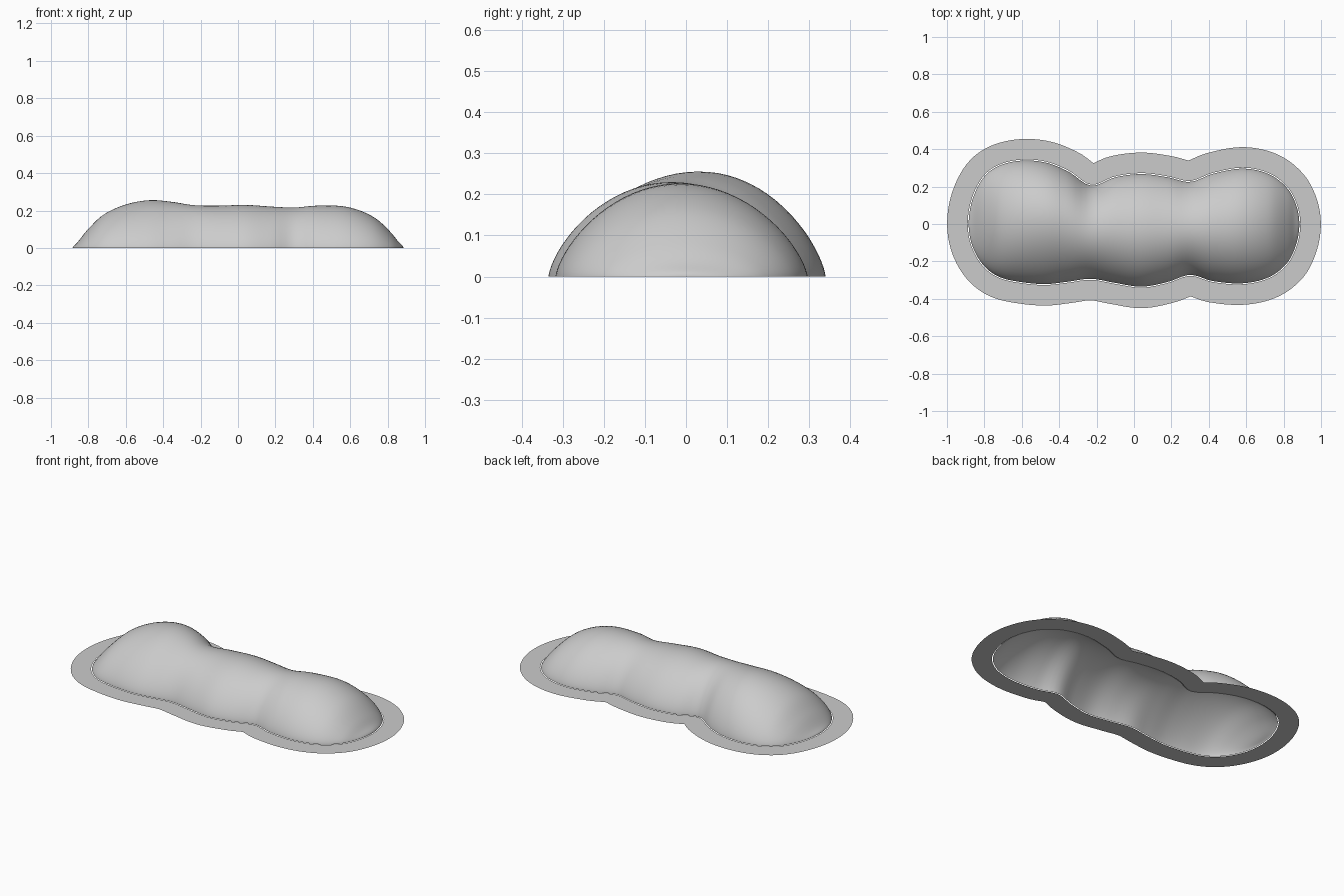
import bpy, bmesh, math
from mathutils import Vector

if "Cube" in bpy.data.objects:
    bpy.data.objects.remove(bpy.data.objects["Cube"])

R = 0.884          # half length of the dome
GAP = 0.005        # slit between dome and rim
OFFSET = 0.115     # outer edge of the rim measured from the dome outline
NX, NY = 96, 40

# x, back edge y, front edge y, ridge height
SECTIONS = [
    (-.884, 0, 0, 0), (-.86, .142, -.128, .028), (-.80, .254, -.226, .102),
    (-.72, .312, -.283, .177), (-.60, .339, -.311, .232), (-.47, .328, -.321, .254),
    (-.35, .28, -.308, .245), (-.23, .205, -.293, .228), (-.10, .25, -.315, .226),
    (.04, .267, -.335, .23), (.18, .25, -.31, .221), (.30, .225, -.272, .216),
    (.42, .268, -.305, .226), (.58, .296, -.317, .22), (.72, .267, -.285, .168),
    (.82, .19, -.207, .08), (.86, .12, -.13, .031), (.884, 0, 0, 0)]
ANGLES = [math.acos(max(-1, min(1, -s[0] / R))) for s in SECTIONS]


def section(a):
    """Smoothly interpolated (back, front, height) at angle a along the length."""
    n = len(ANGLES)
    i = max(k for k in range(n - 1) if ANGLES[k] <= a + 1e-9)
    h = ANGLES[i + 1] - ANGLES[i]
    t = (a - ANGLES[i]) / h

    def slope(k, c):
        lo, hi = max(k - 1, 0), min(k + 1, n - 1)
        return (SECTIONS[hi][c] - SECTIONS[lo][c]) / (ANGLES[hi] - ANGLES[lo])
    out = []
    for c in (1, 2, 3):
        p, q = SECTIONS[i][c], SECTIONS[i + 1][c]
        out.append((2*t**3 - 3*t**2 + 1) * p + (t**3 - 2*t**2 + t) * h * slope(i, c)
                   + (3*t**2 - 2*t**3) * q + (t**3 - t**2) * h * slope(i + 1, c))
    return out


def make_object(name, bm):
    bmesh.ops.remove_doubles(bm, verts=bm.verts, dist=1e-5)
    mesh = bpy.data.meshes.new(name)
    bm.to_mesh(mesh)
    bm.free()
    for p in mesh.polygons:
        p.use_smooth = True
    obj = bpy.data.objects.new(name, mesh)
    bpy.context.collection.objects.link(obj)


# lumpy dome, open underneath
bm = bmesh.new()
rows, back, front = [], [], []
for i in range(NX + 1):
    a = math.pi * i / NX
    x = -R * math.cos(a)
    yb, yf, h = section(a)
    skew = 0.13 * math.exp(-((x + 0.45) / 0.2) ** 2)
    row = []
    for j in range(NY + 1):
        t = -math.cos(math.pi * j / NY)
        y = (yb + yf) / 2 + t * (yb - yf) / 2
        z = max(h, 0) * max(0, 1 - t * t) ** 0.7 * (1 + skew * t)
        row.append(bm.verts.new((x, y, z)))
    rows.append(row)
    front.append(Vector((x, yf, 0)))
    back.append(Vector((x, yb, 0)))
for r, s in zip(rows, rows[1:]):
    for j in range(NY):
        bm.faces.new((r[j], s[j], s[j + 1], r[j + 1]))
make_object("dome", bm)

# flat rim around the dome, following its outline
outline = front + back[-2:0:-1]
n = len(outline)


def offset(d):
    pts = []
    for i, p in enumerate(outline):
        tan = (outline[(i + 1) % n] - outline[i - 1]).normalized()
        pts.append(p + Vector((tan.y, -tan.x, 0)) * d)
    # points folded over in the hollows snap to the nearest sound one
    good = [q for q in pts if min((q - o).length for o in outline) > d * 0.985]
    return [min(good, key=lambda g: (g - q).length) for q in pts]


bm = bmesh.new()
inner = [bm.verts.new(p) for p in offset(GAP)]
outer = [bm.verts.new(p) for p in offset(OFFSET)]
for i in range(n):
    k = (i + 1) % n
    bm.faces.new((inner[i], outer[i], outer[k], inner[k]))
make_object("rim", bm)
